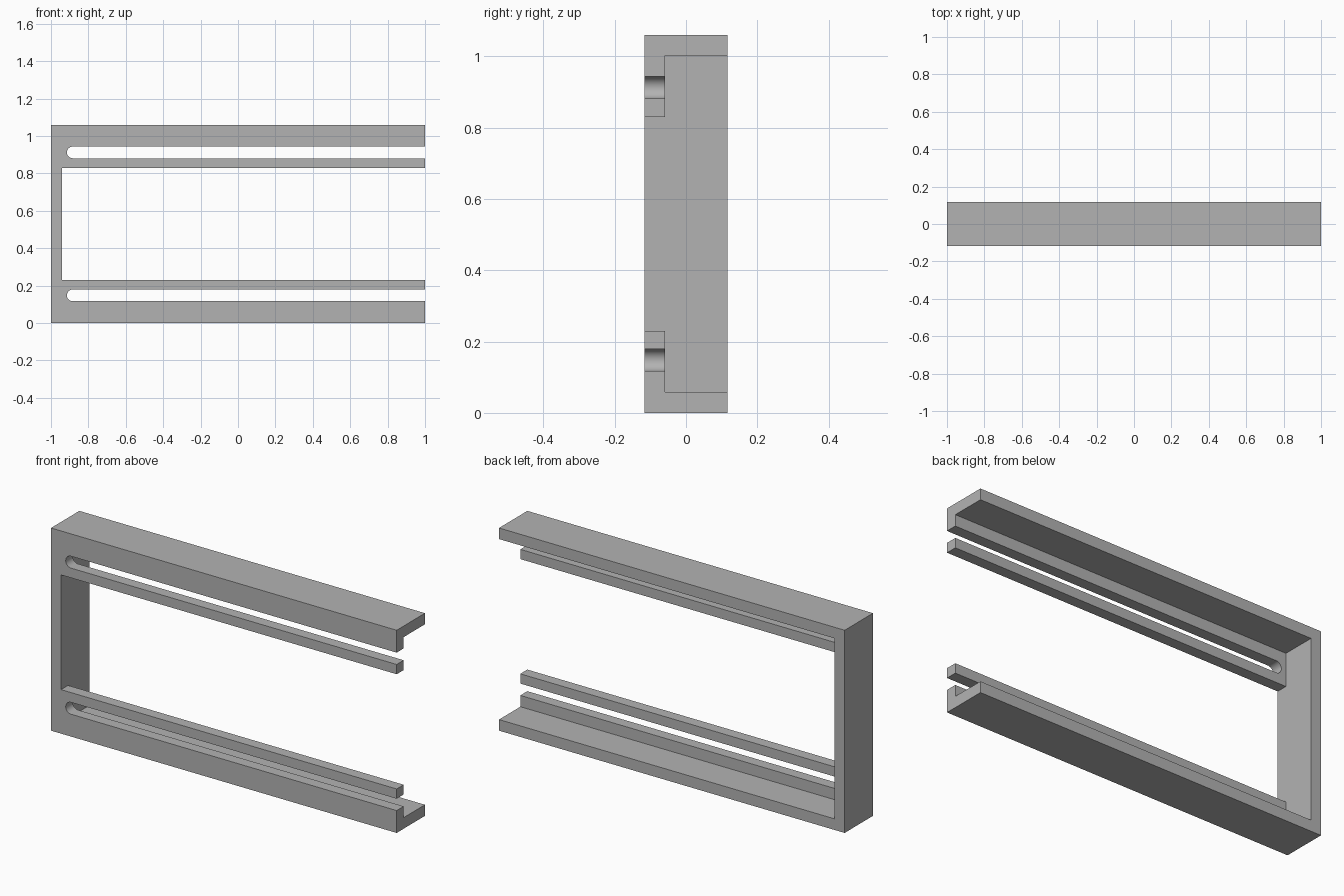
import bpy, bmesh, math

cube = bpy.data.objects.get("Cube")
if cube:
    bpy.data.objects.remove(cube, do_unlink=True)

HEIGHT = 1.06
DEPTH = 0.117      # half depth
WALL = 0.058       # rim and front plate thickness
INNER_X = -1 + WALL
PAST = 1.2         # cutters run out through the open end

grey = bpy.data.materials.new("plain grey")
grey.use_nodes = True
colour = (0.45, 0.45, 0.45, 1)
grey.diffuse_color = colour
grey.node_tree.nodes["Principled BSDF"].inputs["Base Color"].default_value = colour


def extrude_profile(name, points, y0, y1):
    """Solid from an x-z outline, extruded along y."""
    bm = bmesh.new()
    face = bm.faces.new([bm.verts.new((x, y0, z)) for x, z in points])
    out = bmesh.ops.extrude_face_region(bm, geom=[face])
    verts = [v for v in out["geom"] if isinstance(v, bmesh.types.BMVert)]
    bmesh.ops.translate(bm, verts=verts, vec=(0, y1 - y0, 0))
    bmesh.ops.recalc_face_normals(bm, faces=bm.faces)
    mesh = bpy.data.meshes.new(name)
    bm.to_mesh(mesh)
    bm.free()
    mesh.materials.append(grey)
    obj = bpy.data.objects.new(name, mesh)
    bpy.context.collection.objects.link(obj)
    return obj


def box(x0, x1, z0, z1):
    return [(x0, z0), (x1, z0), (x1, z1), (x0, z1)]


def slot(z, r, start):
    """Outline with a round closed end at start and a far open end."""
    arc = [math.radians(90 + 180 * i / 24) for i in range(25)]
    rounded = [(start + r + r * math.cos(a), z + r * math.sin(a)) for a in arc]
    return rounded + [(PAST, z - r), (PAST, z + r)]


# Outer block
frame = extrude_profile("slotted_frame", box(-1, 1, 0, HEIGHT), -DEPTH, DEPTH)

# Rear cavity, front window and the two long slots
cutters = [
    extrude_profile("cavity_cutter", box(INNER_X, PAST, WALL, HEIGHT - WALL), WALL - DEPTH, 0.3),
    extrude_profile("window_cutter", box(INNER_X, PAST, 0.23, HEIGHT - 0.23), -0.3, 0.3),
]
for z in (0.148, HEIGHT - 0.148):
    cutters.append(extrude_profile("slot_cutter", slot(z, 0.031, -0.915), -0.3, 0))

bpy.context.view_layer.objects.active = frame
for cutter in cutters:
    cutter.hide_render = True
    mod = frame.modifiers.new("cut", "BOOLEAN")
    mod.operation = "DIFFERENCE"
    mod.solver = "EXACT"
    mod.object = cutter
    bpy.ops.object.modifier_apply(modifier=mod.name)
    bpy.data.objects.remove(cutter, do_unlink=True)

# Round slot ends smooth, all other edges sharp
bpy.ops.object.select_all(action="DESELECT")
frame.select_set(True)
bpy.ops.object.shade_smooth_by_angle(angle=math.radians(30))
